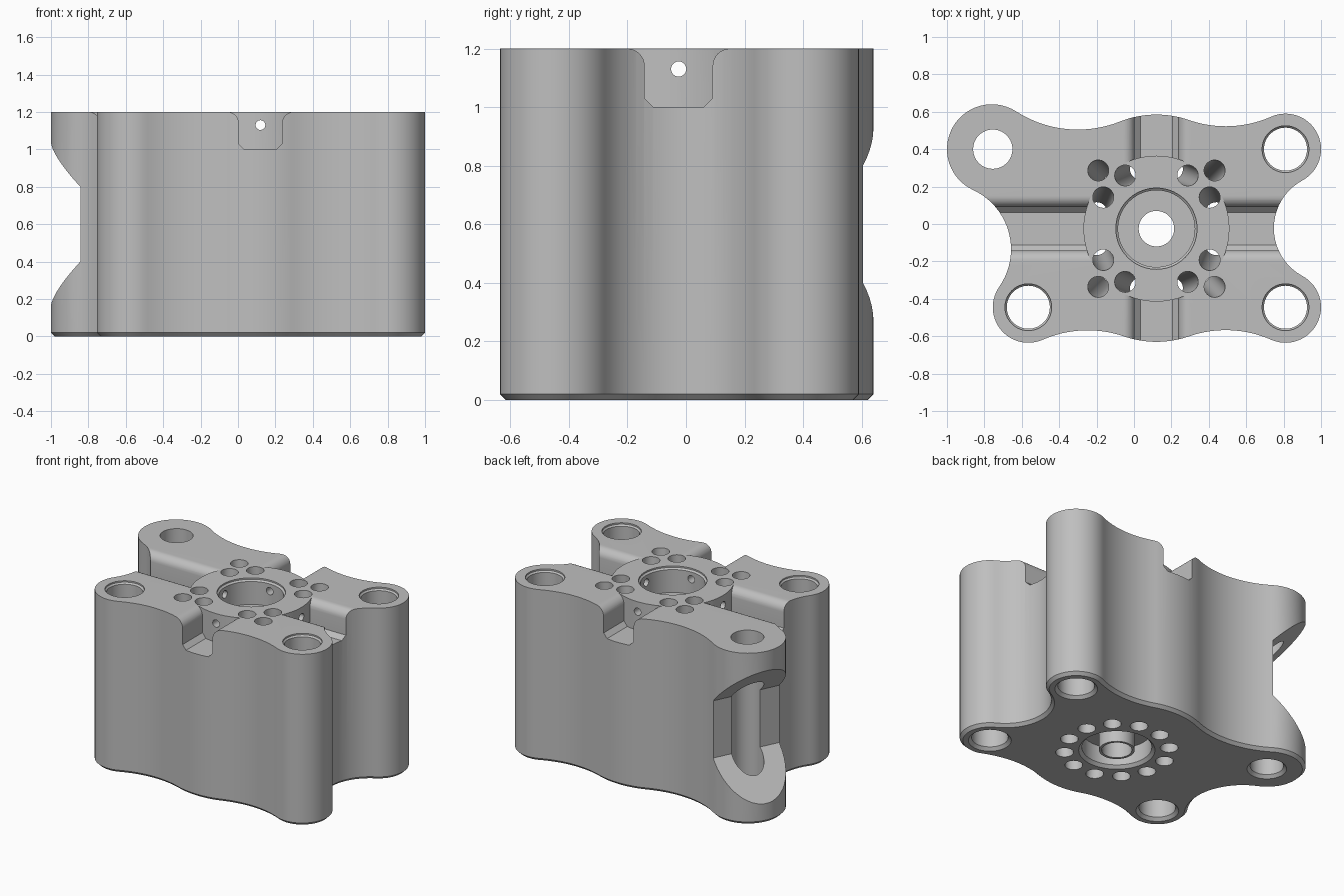
import bpy, bmesh, math
from mathutils import Vector, Matrix

if "Cube" in bpy.data.objects:
    bpy.data.objects.remove(bpy.data.objects["Cube"])

H = 1.2                       # block height
HUB = Vector((0.12, -0.025))  # hub centre

steel = bpy.data.materials.new("grey_metal")
steel.use_nodes = True
grey = (0.52, 0.52, 0.52, 1)
steel.diffuse_color = grey
steel.node_tree.nodes["Principled BSDF"].inputs["Base Color"].default_value = grey


def loft(name, rings):
    """Closed solid through rings of equal point count."""
    bm = bmesh.new()
    loops = [[bm.verts.new(p) for p in ring] for ring in rings]
    n = len(loops[0])
    for a, b in zip(loops, loops[1:]):
        for i in range(n):
            j = (i + 1) % n
            bm.faces.new((a[i], a[j], b[j], b[i]))
    bm.faces.new(loops[0][::-1])
    bm.faces.new(loops[-1])
    bmesh.ops.recalc_face_normals(bm, faces=bm.faces)
    mesh = bpy.data.meshes.new(name)
    bm.to_mesh(mesh)
    bm.free()
    mesh.materials.append(steel)
    ob = bpy.data.objects.new(name, mesh)
    bpy.context.collection.objects.link(ob)
    return ob


def lathe(name, centre, profile, n=56):
    """Turned solid from (radius, z) pairs."""
    ang = [math.tau * i / n for i in range(n)]
    return loft(name, [[(centre[0] + r * math.cos(a), centre[1] + r * math.sin(a), z)
                        for a in ang] for r, z in profile])


def rod(name, p, q, r, n=28):
    """Cylinder between two points."""
    d = Vector(q) - Vector(p)
    ob = lathe(name, (0, 0), [(r, 0), (r, d.length)], n)
    ob.data.transform(Matrix.Translation(p) @ d.to_track_quat('Z', 'Y').to_matrix().to_4x4())
    return ob


def cut(target, cutter):
    """Subtract the cutter, then discard it."""
    cutter.hide_render = True
    mod = target.modifiers.new("cut", 'BOOLEAN')
    mod.operation, mod.solver, mod.object = 'DIFFERENCE', 'EXACT', cutter
    bpy.context.view_layer.objects.active = target
    bpy.ops.object.modifier_apply(modifier=mod.name)
    bpy.data.objects.remove(cutter)


# Outline: convex lobes (x, y, radius, radius of the hollow that follows)
LOBES = [(0.81, 0.40, 0.19, 0.6), (0.12, 0.055, 0.53, 0.61), (-0.76, 0.40, 0.24, 0.35),
         (-0.565, -0.445, 0.19, 0.6), (0.12, -0.10, 0.53, 0.6), (0.81, -0.445, 0.19, 0.29)]


def hollow_centre(a, b):
    """Centre of the hollow tangent to two lobes."""
    p, q = Vector(a[:2]), Vector(b[:2])
    d = q - p
    ra, rb = a[2] + a[3], b[2] + a[3]
    t = (ra * ra - rb * rb + d.length_squared) / (2 * d.length)
    u = d.normalized()
    return p + u * t + Vector((u.y, -u.x)) * math.sqrt(ra * ra - t * t)


def outline(inset, z):
    hollows = [hollow_centre(a, LOBES[(i + 1) % 6]) for i, a in enumerate(LOBES)]
    angle = lambda c, p: math.atan2(p.y - c.y, p.x - c.x)
    pts = []

    def arc(c, r, a, sweep, n):
        for k in range(n):
            t = a + sweep * k / n
            pts.append((c.x + r * math.cos(t), c.y + r * math.sin(t), z))

    for i, (x, y, r, hr) in enumerate(LOBES):
        c, nxt = Vector((x, y)), Vector(LOBES[(i + 1) % 6][:2])
        a, b = angle(c, hollows[i - 1]), angle(c, hollows[i])
        arc(c, r - inset, a, (b - a) % math.tau, 28)
        a, b = angle(hollows[i], c), angle(hollows[i], nxt)
        arc(hollows[i], hr + inset, a, -((a - b) % math.tau), 20)
    return pts


# Block with chamfered foot
body = loft("engine_block", [outline(0.02, 0), outline(0, 0.02), outline(0, H)])


# Crossed top channels, stopping at the round hub
def channel(name, half, along_x):
    side = [(half - 0.03, 1.0), (half, 1.03)]
    for k in range(9):
        t = math.pi * (1 - k / 16)
        side.append((half + 0.06 + 0.06 * math.cos(t), 1.14 + 0.06 * math.sin(t)))
    side.append((half + 0.06, H + 0.1))
    prof = side + [(-w, z) for w, z in reversed(side)]
    place = (lambda w, s, z: (s, HUB.y + w, z)) if along_x else (lambda w, s, z: (HUB.x + w, s, z))
    return loft(name, [[place(w, s, z) for w, z in prof] for s in (-1.3, 1.3)])


for along_x in (True, False):
    ch = channel("channel_cutter", 0.116, along_x)
    cut(ch, lathe("hub_keep", HUB, [(0.39, 0.9), (0.39, 1.4)], 80))
    cut(body, ch)

# Corner bores with countersunk ends
for x, y, r, lip in ((0.81, 0.40, 0.115, 0.01), (0.81, -0.445, 0.115, 0.01),
                     (-0.565, -0.445, 0.115, 0.01), (-0.755, 0.40, 0.105, 0)):
    cut(body, lathe("bore_cutter", (x, y),
                    [(r + 0.02, -0.1), (r + 0.02, 0.0), (r, 0.02), (r, H - 0.02),
                     (r + lip, H - 0.01), (r + lip, H + 0.1)]))

# Side window cut into the big lobe
normal = Vector((-0.9, 0.436))
tangent = Vector((0.436, 0.9))
window = []
for s in (-0.36, 0.36):
    ring = []
    for d, z in ((-0.024, 0.4), (0.35, 0.026), (0.35, 1.174), (-0.024, 0.8)):
        p = Vector((-0.76, 0.40)) + normal * d + tangent * s
        ring.append((p.x, p.y, z))
    window.append(ring)
cut(body, loft("window_cutter", window))

# Hub: top pocket, through bore, and bottom pocket around a tube
cut(body, lathe("pocket_cutter", HUB, [(0.205, 1.02), (0.205, 1.18), (0.217, 1.19), (0.217, 1.3)], 72))
ring_pocket = lathe("ring_pocket_cutter", HUB, [(0.24, -0.1), (0.24, 0), (0.22, 0.02), (0.22, 0.14)], 72)
cut(ring_pocket, lathe("tube_keep", HUB, [(0.112, -0.2), (0.112, 0.3)], 48))
cut(body, ring_pocket)
cut(body, lathe("centre_bore_cutter", HUB, [(0.095, -0.3), (0.095, 1.4)], 48))


# Twelve slanted passages, three in each quadrant
def polar(r, deg, z):
    a = math.radians(deg)
    return Vector((HUB.x + r * math.cos(a), HUB.y + r * math.sin(a), z))


for quarter in range(0, 360, 90):
    for top_r, top_a, low_a in ((0.33, 30.5, 15), (0.44, 45, 45), (0.33, 59.5, 75)):
        low, top = polar(0.33, quarter + low_a, 0), polar(top_r, quarter + top_a, H)
        ext = (top - low) * 0.08
        cut(body, rod("passage_cutter", low - ext, top + ext, 0.056))

# Cross-drilled pin holes through the hub wall
zc = 1.13
cut(body, rod("pin_cutter_x", (-1.3, HUB.y, zc), (1.4, HUB.y, zc), 0.026))
cut(body, rod("pin_cutter_y", (HUB.x, -1, zc), (HUB.x, 1, zc), 0.026))

bpy.ops.object.select_all(action='DESELECT')
body.select_set(True)
bpy.context.view_layer.objects.active = body
bpy.ops.object.shade_smooth_by_angle(angle=math.radians(30))
